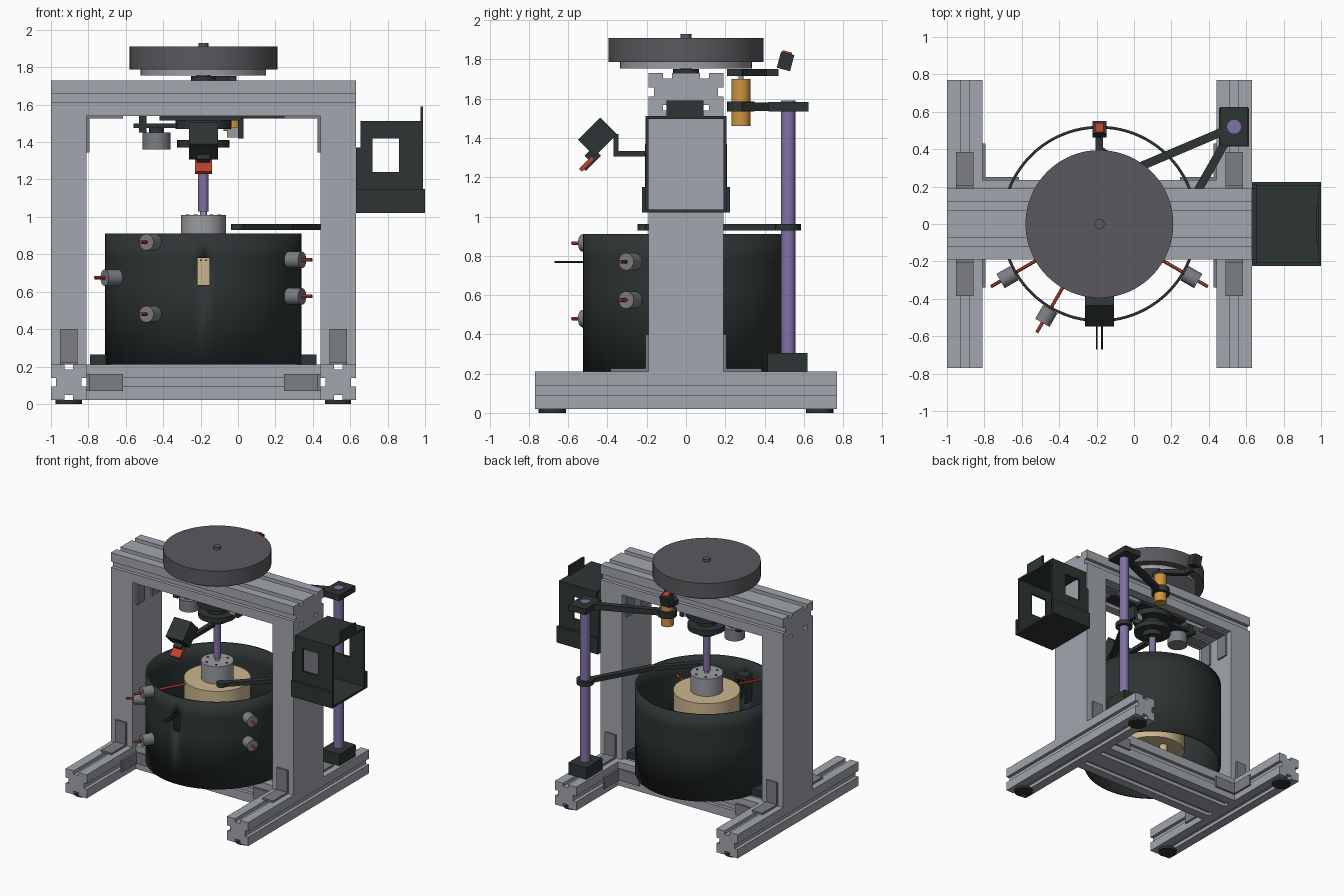
import bpy, bmesh, math
from mathutils import Vector, Matrix

cube = bpy.data.objects.get("Cube")
if cube:
    bpy.data.objects.remove(cube, do_unlink=True)


def material(name, r, g, b):
    m = bpy.data.materials.new(name)
    m.use_nodes = True
    m.diffuse_color = (r, g, b, 1)
    m.node_tree.nodes["Principled BSDF"].inputs["Base Color"].default_value = (r, g, b, 1)
    return m


ALU = material("aluminium", .36, .38, .42)
STEEL = material("bracket grey", .20, .21, .23)
HUB = material("light grey", .33, .33, .36)
DARK = material("charcoal", .027, .035, .034)
IRON = material("flywheel grey", .105, .098, .11)
PURPLE = material("purple", .22, .165, .38)
ORANGE = material("orange", .62, .30, .05)
BEIGE = material("beige", .60, .47, .27)
RED = material("red", .50, .05, .025)


def finish(name, mat, bm, smooth=False):
    bmesh.ops.recalc_face_normals(bm, faces=bm.faces)
    me = bpy.data.meshes.new(name)
    bm.to_mesh(me)
    bm.free()
    ob = bpy.data.objects.new(name, me)
    me.materials.append(mat)
    bpy.context.collection.objects.link(ob)
    if smooth:
        bpy.ops.object.select_all(action='DESELECT')
        ob.select_set(True)
        bpy.context.view_layer.objects.active = ob
        bpy.ops.object.shade_smooth_by_angle(angle=math.radians(30))
    return ob


def block(name, mat, centre, size, rot=Matrix()):
    bm = bmesh.new()
    bmesh.ops.create_cube(bm, size=1, matrix=Matrix.Translation(centre) @ rot @ Matrix.Diagonal((*size, 1)))
    return finish(name, mat, bm)


def box(name, mat, x, y, z):
    spans = (x, y, z)
    return block(name, mat, [(a + b) / 2 for a, b in spans], [abs(b - a) for a, b in spans])


def rod(name, mat, p, q, r, sides=32):
    p, q = Vector(p), Vector(q)
    d = q - p
    bm = bmesh.new()
    m = Matrix.Translation((p + q) / 2) @ d.to_track_quat('Z', 'Y').to_matrix().to_4x4()
    bmesh.ops.create_cone(bm, cap_ends=True, segments=sides, radius1=r, radius2=r, depth=d.length, matrix=m)
    return finish(name, mat, bm, True)


def disc(name, mat, x, y, z0, z1, r, sides=48):
    return rod(name, mat, (x, y, z0), (x, y, z1), r, sides)


def arm(name, mat, points, z0, z1, w):
    # flat bar following a path in plan
    for a, b in zip(points, points[1:]):
        a, b = Vector(a), Vector(b)
        d, c = b - a, (a + b) / 2
        block(name, mat, (c.x, c.y, (z0 + z1) / 2), (d.length + w * .6, w, z1 - z0),
              Matrix.Rotation(math.atan2(d.y, d.x), 4, 'Z'))


def slotted(name, axis, u, v, length, slot=.046, depth=.027):
    # extruded rail with one slot per module on every side
    corners = [Vector((u[0], v[0])), Vector((u[1], v[0])), Vector((u[1], v[1])), Vector((u[0], v[1]))]
    pts = []
    for i, a in enumerate(corners):
        d = corners[(i + 1) % 4] - a
        n = max(1, round(d.length / .19))
        t = d.normalized()
        inward = Vector((-t.y, t.x))
        pts.append(a)
        for k in range(n):
            c = a + d * (k + .5) / n
            l, r = c - t * slot / 2, c + t * slot / 2
            pts += [l, l + inward * depth, r + inward * depth, r]
    bm = bmesh.new()
    put = (lambda p, s: (s, p.x, p.y)) if axis == 'X' else (lambda p, s: (p.x, s, p.y))
    face = bm.faces.new([bm.verts.new(put(p, length[0])) for p in pts])
    new = bmesh.ops.extrude_face_region(bm, geom=[face])["geom"]
    shift = Vector(put(Vector((0, 0)), length[1] - length[0]))
    bmesh.ops.translate(bm, vec=shift, verts=[g for g in new if isinstance(g, bmesh.types.BMVert)])
    return finish(name, ALU, bm)


CX = -.185            # axis of drum and flywheel
L, R = (-1, -.81), (.44, .63)

# frame
for side, x in (("right", L), ("left", R)):
    mid = sum(x) / 2
    slotted(side + "_base_rail", 'Y', x, (.02, .21), (-.77, .77))
    box(side + "_post", ALU, x, (-.19, .19), (.21, 1.54))
    for s in (-1, 1):
        disc(side + "_foot", DARK, mid, s * .68, 0, .02, .07)
        box(side + "_post_bracket_upright", STEEL, (mid - .047, mid + .047), (s * .19, s * .205), (.21, .40))
        box(side + "_post_bracket_base", STEEL, (mid - .047, mid + .047), (s * .19, s * .385), (.21, .225))
slotted("top_beam", 'X', (-.19, .19), (1.54, 1.73), (-1, .63))
slotted("lower_cross_beam", 'X', (-.145, .235), (.02, .21), (-.81, .44))

# inner corner brackets
for x, d in ((-.81, 1), (.44, -1)):
    for y in (-.095, .095):
        box("upper_bracket_arm", STEEL, (x, x + d * .195), (y - .047, y + .047), (1.525, 1.54))
        box("upper_bracket_upright", STEEL, (x, x + d * .015), (y - .047, y + .047), (1.345, 1.54))
    for y, s in ((-.145, -1), (.235, 1)):
        box("beam_bracket_long", STEEL, (x, x + d * .195), (y, y + s * .015), (.07, .16))
        box("beam_bracket_short", STEEL, (x, x + d * .015), (y, y + s * .195), (.07, .16))
    box("drum_support", DARK, (x + d * .02, x + d * .12), (-.06, .15), (.21, .265))

# drum shell with a small window at the front
bm = bmesh.new()
N = 100
rings = [[bm.verts.new((CX + .525 * math.cos(t), .525 * math.sin(t), z))
          for t in (-math.pi / 2 + i * math.tau / N for i in range(N))] for z in (.21, .635, .78, .91)]
for k in range(3):
    for i in range(N):
        if not (k == 1 and i in (0, N - 1)):
            j = (i + 1) % N
            bm.faces.new((rings[k][i], rings[k][j], rings[k + 1][j], rings[k + 1][i]))
drum = finish("drum", DARK, bm, True)
wall = drum.modifiers.new("wall", 'SOLIDIFY')
wall.thickness = .015
wall.offset = -1

# window holder and probe pins
for s in (-1, 1):
    box("window_holder_side", DARK, (CX + s * .033, CX + s * .05), (-.51, -.43), (.60, .82))
    rod("probe_pin", DARK, (CX + s * .014, -.67, .768), (CX + s * .014, -.42, .768), .005, 8)
box("window_holder_top", DARK, (CX - .05, CX + .05), (-.51, -.43), (.785, .82))

# inner rotor and hub
disc("rotor", BEIGE, CX, 0, .32, .87, .245, 64)
disc("rotor_hub", HUB, CX, 0, .87, 1.01, .12)
disc("rotor_pin", BEIGE, CX, .13, .25, .32, .03, 24)
for i in range(6):
    t = i * math.tau / 6
    disc("hub_bolt_hole", DARK, CX + .085 * math.cos(t), .085 * math.sin(t), 1.008, 1.013, .01, 12)

# shafts and flywheel
disc("shaft_neck", HUB, CX, 0, 1.01, 1.04, .018)
disc("drive_shaft", PURPLE, CX, 0, 1.03, 1.76, .028)
disc("top_bearing", DARK, CX, 0, 1.73, 1.752, .065)
disc("flywheel_plate", HUB, CX, 0, 1.755, 1.79, .335, 64)
disc("flywheel", IRON, CX, 0, 1.788, 1.91, .395, 96)
disc("flywheel_shaft_end", IRON, CX, 0, 1.91, 1.93, .027)

# bearing and drive below the top beam
box("drive_plate", DARK, (-.42, .02), (-.12, .12), (1.515, 1.54))
box("drive_plate_strip", DARK, (.02, .25), (-.05, .05), (1.527, 1.54))
disc("bearing_flange", DARK, CX, 0, 1.47, 1.515, .15)
disc("bearing_body", DARK, CX, 0, 1.33, 1.47, .075)
disc("pulley", DARK, CX, 0, 1.37, 1.41, .14)
box("motor_bracket", DARK, (-.56, -.33), (-.07, .07), (1.475, 1.50))
box("motor_hanger", DARK, (-.53, -.49), (-.07, .07), (1.45, 1.54))
disc("motor", STEEL, -.435, 0, 1.36, 1.45, .075)
disc("motor_pulley", DARK, -.435, 0, 1.45, 1.475, .04)
box("pickup", HUB, (-.06, .0), (-.03, .03), (1.425, 1.48))
box("pickup_bracket", DARK, (.0, .03), (-.04, .04), (1.42, 1.54))

# tilted front sensor on its arm
tilt = Matrix.Rotation(math.radians(45), 4, 'X')
block("front_sensor", DARK, (CX, -.45, 1.405), (.155, .16, .12), tilt)
block("front_sensor_neck", DARK, (CX, -.475, 1.31), (.07, .06, .06), tilt)
block("front_sensor_frame", RED, (CX, -.505, 1.268), (.09, .09, .02), tilt)
block("front_sensor_lens", DARK, (CX, -.498, 1.261), (.06, .06, .022), tilt)
box("front_sensor_arm", DARK, (CX - .02, CX + .02), (-.36, -.06), (1.305, 1.335))
box("front_sensor_link", DARK, (CX - .02, CX + .02), (-.37, -.345), (1.305, 1.42))

# drum sensors, radial
for deg, heights in ((210, (.675,)), (240, (.865, .48)), (330, (.77, .575))):
    d = Vector((math.cos(math.radians(deg)), math.sin(math.radians(deg)), 0))
    for z in heights:
        o = Vector((CX, 0, z))
        rod("drum_sensor", STEEL, o + d * .525, o + d * .61, .044)
        rod("drum_sensor_rod", RED, o + d * .26, o + d * .67, .009, 12)

# side column with clamps and arms
P = (.535, .52)
box("column_base", DARK, (.455, .615), (.415, .62), (.21, .305))
disc("column", PURPLE, *P, .30, 1.59, .037)
box("column_top_clamp", DARK, (.46, .61), (.42, .625), (1.535, 1.583))
disc("column_lower_clamp", DARK, *P, .928, .963, .065)
arm("upper_arm", DARK, [P, (-.03, .28)], 1.537, 1.581, .045)
arm("lower_arm", DARK, [P, (.28, .07), (.0, -.21)], .93, .962, .045)
disc("lower_arm_eye", DARK, .0, -.21, .93, .962, .037)

# orange actuator and rim sensor
disc("actuator_collar", DARK, -.03, .28, 1.535, 1.585, .07)
disc("actuator", ORANGE, -.03, .28, 1.46, 1.70, .048)
disc("actuator_pin", HUB, -.03, .28, 1.70, 1.73, .012)
arm("rim_sensor_arm", DARK, [(-.03, .22), (-.03, .28), (CX, .40), (CX, .46)], 1.715, 1.752, .04)
lean = Matrix.Rotation(math.radians(-15), 4, 'X')
block("rim_sensor", DARK, (CX, .507, 1.79), (.075, .07, .085), lean)
block("rim_sensor_cap", RED, (CX, .515, 1.835), (.045, .05, .012), lean)

# side housing: open tube with slotted walls, tray and tab
for s in (-1, 1):
    y = (s * .19, s * .207)
    for xs, zs in (((.655, .72), (1.02, 1.51)), ((.86, .99), (1.02, 1.51)),
                   ((.72, .86), (1.02, 1.24)), ((.72, .86), (1.42, 1.51))):
        box("housing_wall", DARK, xs, y, zs)
    box("tray_wall", DARK, (.63, 1), (s * .207, s * .225), (1.02, 1.15))
    box("housing_flange", DARK, (.63, .655), (s * .19, s * .21), (1.02, 1.37))
box("housing_roof", DARK, (.655, .99), (-.207, .207), (1.497, 1.512))
box("housing_floor", DARK, (.63, 1), (-.225, .225), (1.02, 1.037))
box("housing_tab", DARK, (.975, .99), (-.10, .09), (1.51, 1.59))
